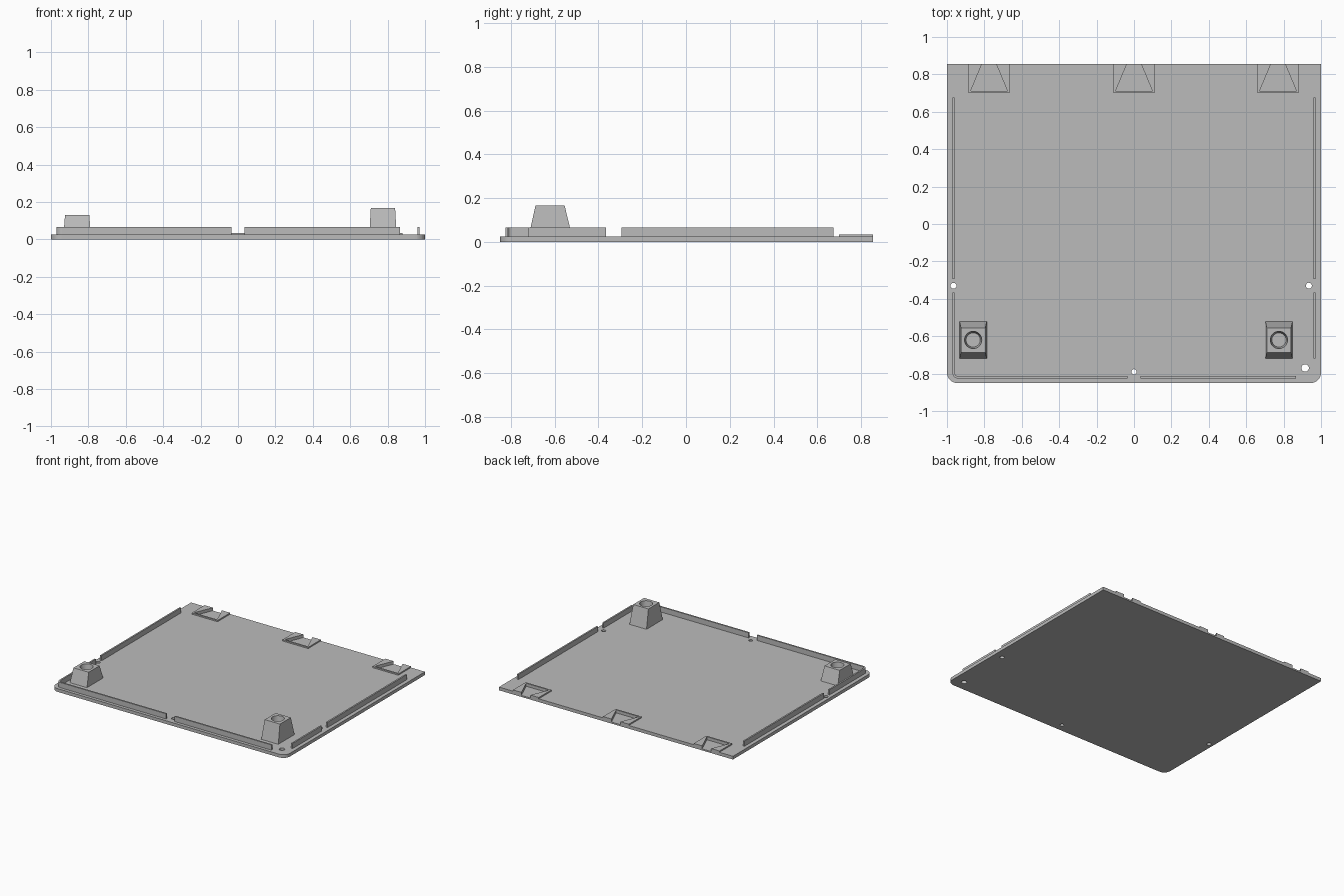
import bpy
import bmesh
from math import cos, sin, pi

if "Cube" in bpy.data.objects:
    bpy.data.objects.remove(bpy.data.objects["Cube"], do_unlink=True)

grey = bpy.data.materials.new("plain grey")
grey.use_nodes = True
colour = (0.5, 0.5, 0.5, 1)
grey.diffuse_color = colour
grey.node_tree.nodes["Principled BSDF"].inputs["Base Color"].default_value = colour

PLATE = 0.025    # plate thickness
RAIL_TOP = 0.065
EDGE = 0.855
FRONT = -0.85


def loft(name, lower, upper, z0, z1):
    """Closed solid between two outlines with equal point counts."""
    bm = bmesh.new()
    a = [bm.verts.new((x, y, z0)) for x, y in lower]
    b = [bm.verts.new((x, y, z1)) for x, y in upper]
    bm.faces.new(a[::-1])
    bm.faces.new(b)
    n = len(a)
    for i in range(n):
        j = (i + 1) % n
        bm.faces.new((a[i], a[j], b[j], b[i]))
    bmesh.ops.recalc_face_normals(bm, faces=bm.faces)
    mesh = bpy.data.meshes.new(name)
    bm.to_mesh(mesh)
    bm.free()
    mesh.materials.append(grey)
    obj = bpy.data.objects.new(name, mesh)
    bpy.context.collection.objects.link(obj)
    return obj


def prism(name, outline, z0, z1):
    return loft(name, outline, outline, z0, z1)


def rect(x0, x1, y0, y1):
    return [(x0, y0), (x1, y0), (x1, y1), (x0, y1)]


def arc(cx, cy, r, start, end, n):
    return [(cx + r * cos(start + (end - start) * i / n),
             cy + r * sin(start + (end - start) * i / n)) for i in range(n + 1)]


def circle(cx, cy, r, n=24):
    return arc(cx, cy, r, 0, 2 * pi, n)[:-1]


def combine(target, tool, operation):
    """Apply a boolean and discard the tool."""
    tool.hide_render = True
    mod = target.modifiers.new(operation.lower(), 'BOOLEAN')
    mod.operation = operation
    mod.solver = 'EXACT'
    mod.object = tool
    bpy.context.view_layer.objects.active = target
    bpy.ops.object.modifier_apply(modifier=mod.name)
    bpy.data.objects.remove(tool, do_unlink=True)


# Base plate with rounded front corners
R = 0.055
outline = (arc(-1 + R, FRONT + R, R, pi, 1.5 * pi, 8)
           + arc(1 - R, FRONT + R, R, 1.5 * pi, 2 * pi, 8)
           + [(1, EDGE), (-1, EDGE)])
plate = prism("base_plate", outline, 0, PLATE)

# Raised pads with dovetail pockets along the back edge
for cx in (-0.775, 0, 0.77):
    pad = prism("dovetail_pad", rect(cx - 0.11, cx + 0.11, 0.70, EDGE), 0.015, 0.035)
    combine(plate, pad, 'UNION')
for cx in (-0.775, 0, 0.77):
    pocket = [(cx - 0.098, 0.712), (cx + 0.098, 0.712),
              (cx + 0.036, EDGE + 0.005), (cx - 0.036, EDGE + 0.005)]
    combine(plate, prism("pocket_cutter", pocket, 0.012, 0.06), 'DIFFERENCE')

# Through holes
for x, y, r in ((-0.965, -0.33, 0.016), (0.935, -0.33, 0.016),
                (0, -0.79, 0.014), (0.915, -0.77, 0.02)):
    combine(plate, prism("hole_cutter", circle(x, y, r), -0.05, 0.1), 'DIFFERENCE')

# Thin upright rails around the rim
T = 0.006
Z0 = PLATE - 0.005
X, Y = 0.965, -0.82
for side, x in (("right", -X), ("left", X)):
    prism(side + "_long_rail", rect(x - T, x + T, -0.295, 0.675), Z0, RAIL_TOP)
prism("left_short_rail", rect(X - T, X + T, -0.72, -0.365), Z0, RAIL_TOP)
prism("front_left_rail", rect(0.035, 0.865, Y - T, Y + T), Z0, RAIL_TOP)

# Rail that wraps round the right front corner
r = 0.025
cx, cy = -X + r, Y + r
corner = ([(-X - T, -0.365)] + arc(cx, cy, r + T, pi, 1.5 * pi, 6)
          + [(-0.035, Y - T), (-0.035, Y + T)]
          + arc(cx, cy, r - T, 1.5 * pi, pi, 6) + [(-X + T, -0.365)])
prism("corner_rail", corner, Z0, RAIL_TOP)

# Tapered posts with a round socket in the top
for name, x, top in (("right_post", -0.86, 0.13), ("left_post", 0.775, 0.167)):
    post = loft(name, rect(x - 0.073, x + 0.073, -0.72, -0.52),
                rect(x - 0.065, x + 0.065, -0.688, -0.555), PLATE - 0.003, top)
    socket = loft("socket_cutter", circle(x, -0.62, 0.038, 32),
                  circle(x, -0.62, 0.047, 32), top - 0.06, top + 0.005)
    combine(post, socket, 'DIFFERENCE')
